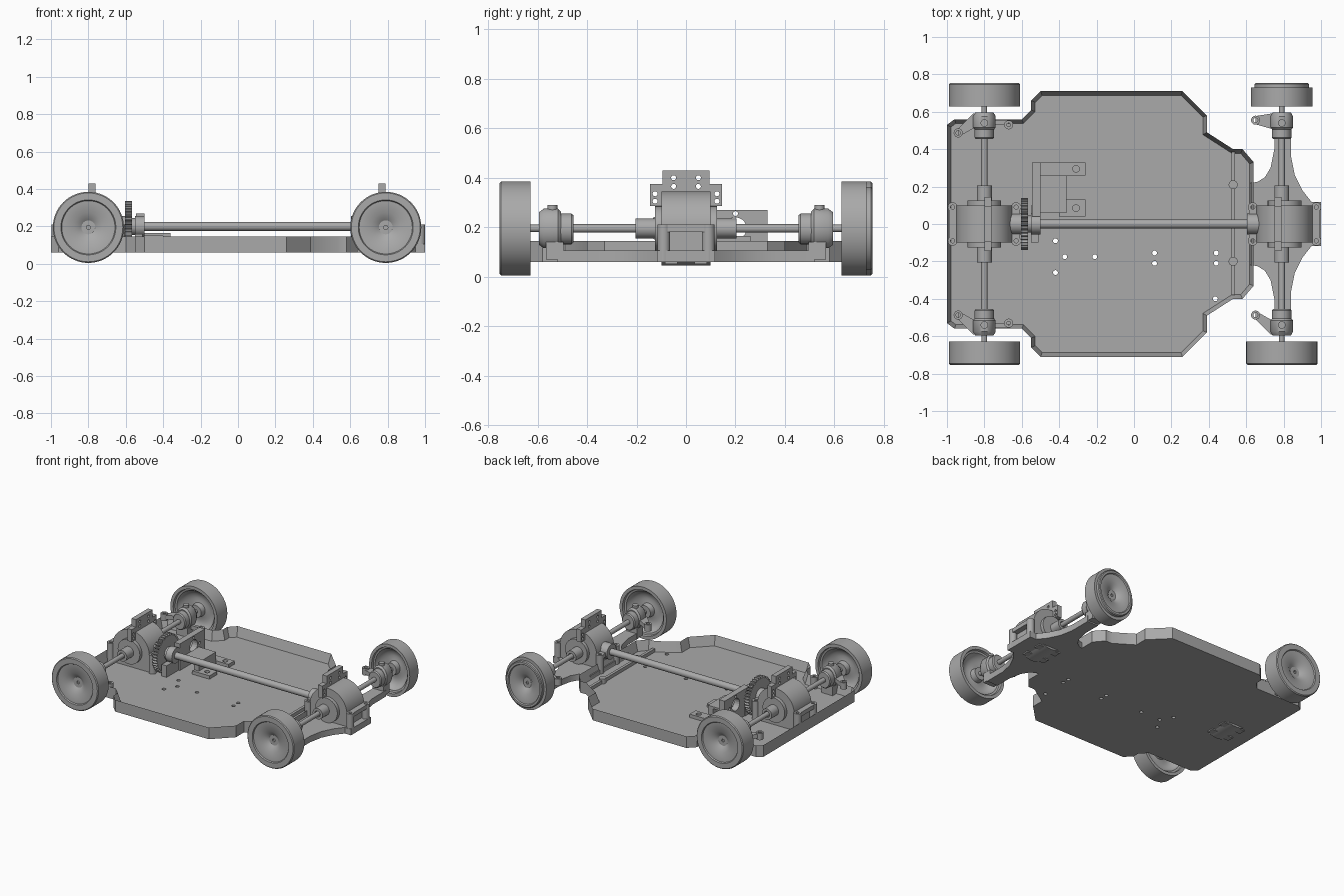
import bpy, bmesh, math
from mathutils import Matrix

if "Cube" in bpy.data.objects:
    bpy.data.objects.remove(bpy.data.objects["Cube"])

grey = bpy.data.materials.new("plain_grey")
grey.use_nodes = True
COLOR = (0.4, 0.4, 0.4, 1)
grey.diffuse_color = COLOR
grey.node_tree.nodes["Principled BSDF"].inputs["Base Color"].default_value = COLOR
parts = []
TURN = {"z": Matrix(), "x": Matrix.Rotation(math.pi / 2, 4, "Y"),
        "y": Matrix.Rotation(-math.pi / 2, 4, "X")}


def finish(bm, name):
    bmesh.ops.recalc_face_normals(bm, faces=bm.faces)
    me = bpy.data.meshes.new(name)
    bm.to_mesh(me)
    bm.free()
    ob = bpy.data.objects.new(name, me)
    me.materials.append(grey)
    bpy.context.collection.objects.link(ob)
    parts.append(ob)
    return ob


def box(name, x, y, z):
    bm = bmesh.new()
    bmesh.ops.create_cube(bm, size=1)
    for v in bm.verts:
        v.co = [(r[0] + r[1]) / 2 + c * (r[1] - r[0]) for r, c in zip((x, y, z), v.co)]
    return finish(bm, name)


def lathe(name, profile, at, axis="y", sx=1, flip=1, seg=48):
    """Spin a (radius, height) profile around an axis through a point."""
    bm = bmesh.new()
    vs = [bm.verts.new((r, 0, h * flip)) for r, h in profile]
    es = [bm.edges.new(p) for p in zip(vs, vs[1:])]
    bmesh.ops.spin(bm, geom=vs + es, cent=(0, 0, 0), axis=(0, 0, 1),
                   angle=math.tau, steps=seg, use_duplicate=False)
    bmesh.ops.remove_doubles(bm, verts=bm.verts, dist=1e-5)
    m = Matrix.Translation(at) @ Matrix.Diagonal((sx, 1, 1, 1)) @ TURN[axis]
    bmesh.ops.transform(bm, matrix=m, verts=bm.verts)
    return finish(bm, name)


def rod(name, r, lo, hi, at, axis, sx=1, seg=32):
    """Plain cylinder between two coordinates along its axis."""
    c = list(at)
    c["xyz".index(axis)] = (lo + hi) / 2
    h = abs(hi - lo) / 2
    return lathe(name, [(0, -h), (r, -h), (r, h), (0, h)], c, axis, sx, seg=seg)


def prism(name, pts, lo, hi, axis="z"):
    bm = bmesh.new()
    place = (lambda p: (*p, lo)) if axis == "z" else (lambda p: (lo, *p))
    f = bm.faces.new([bm.verts.new(place(p)) for p in pts])
    ext = bmesh.ops.extrude_face_region(bm, geom=[f])["geom"]
    d = hi - lo
    bmesh.ops.translate(bm, vec=(0, 0, d) if axis == "z" else (d, 0, 0),
                        verts=[g for g in ext if isinstance(g, bmesh.types.BMVert)])
    return finish(bm, name)


def drill(ob, centres, r, axis):
    """Cut round holes right through a part."""
    for c in centres:
        i = "xyz".index(axis)
        cutter = rod(ob.name + "_cutter", r, c[i] - .1, c[i] + .1, c, axis, seg=20)
        parts.remove(cutter)
        cutter.hide_render = True
        cutter.hide_viewport = True
        cutter.hide_set(True)
        mod = ob.modifiers.new("hole", "BOOLEAN")
        mod.object, mod.operation, mod.solver = cutter, "DIFFERENCE", "EXACT"


def mirrored(half):
    return half + [(a, -b) for a, b in reversed(half)]


# Chassis tray: outline prism with a sunken floor
tray = prism("chassis_tray", mirrored([
    (-1, .53), (-.96, .56), (-.6, .56), (-.55, .61), (-.55, .66), (-.5, .71), (.26, .71),
    (.39, .58), (.39, .49), (.53, .4), (.58, .4), (.64, .33)]), .06, .145)
bm = bmesh.new()
bm.from_mesh(tray.data)
top = max(bm.faces, key=lambda f: f.calc_center_median().z)
bmesh.ops.inset_region(bm, faces=[top], thickness=.022, use_even_offset=True)
for v in top.verts:
    v.co.z = .075
bm.to_mesh(tray.data)
bm.free()
drill(tray, [(x, y, .07) for x, y in (
    (-.42, -.09), (-.42, -.26), (-.37, -.175), (-.21, -.175),
    (.11, -.155), (.11, -.21), (.44, -.155), (.44, -.21), (.435, -.4))], .013, "z")

box("floor_rib", (.52, .54), (-.38, .39), (.07, .1))
for y in (.21, -.2):
    rod("rib_boss", .024, .07, .11, (.53, y, 0), "z")

# Rear axle plate with concave arms
prism("axle_plate", mirrored([
    (.62, .22), (.66, .225), (.7, .25), (.73, .3), (.75, .4), (.75, .52), (.84, .52),
    (.84, .36), (.86, .26), (.9, .18), (.95, .117), (1, .117)]), .06, .105)


def gearbox(x, side):
    drum = [(0, -.1), (.15, -.1), (.15, .1), (0, .1)]
    lathe("gearbox_drum", drum, (x, 0, .195))
    rod("gearbox_core", .09, -.125, .125, (x, 0, .195), "y")
    box("gearbox_base", (x - .15, x + .15), (-.1, .1), (.06, .2))
    flange = box("gearbox_flange", (x - .19, x + .19), (-.1, .1), (.18, .21))
    for dx in (-.17, .17):
        for y in (-.085, .085):
            lathe("flange_post", [(.011, -.075), (.026, -.075), (.026, .075),
                                  (.011, .075), (.011, -.075)], (x + dx, y * 1.06, .135), "z", seg=24)
    drill(flange, [(x + dx, y, .195) for dx in (-.17, .17) for y in (-.09, .09)], .011, "z")
    rod("gearbox_snout", .055, x + side * .13, x + side * .2, (0, 0, .2), "x")
    # Shock tower standing across the drum
    tower_half = [(.43, .095), (.375, .095), (.375, .145), (.285, .145), (.285, .1), (.2, .1)]
    tx = x + .02 if x < 0 else x - .035
    tower = prism("shock_tower", [(y, z) for z, y in mirrored(tower_half)],
                  tx - .018, tx + .018, "x")
    drill(tower, [(tx, s * y, z) for s in (-1, 1) for y, z in
                  ((.05, .365), (.05, .4), (.125, .335), (.125, .305))], .01, "x")
    # Raised slots on the underside
    for dx in (-.05, .05):
        for y in (-.06, .06):
            box("underside_pad", (x + dx - .04, x + dx + .04), (y - .025, y + .025), (.052, .062))


def wheel_corner(x, s):
    """Drive shaft, knuckle, steering arm and wheel for one corner."""
    c = (x, 0, .195)
    lathe("drive_cup", [(0, -.04), (.04, -.04), (.04, .04), (.022, .04), (.022, .0), (0, .0)],
          (x, s * .165, .195), flip=s)
    rod("drive_shaft", .017, s * .16, s * .47, c, "y")
    lathe("bearing_collar", [(0, -.028), (.055, -.028), (.062, -.02), (.062, .028), (0, .028)],
          (x, s * .483, .193), sx=.85, flip=s)
    lathe("knuckle", [(0, -.045), (.068, -.045), (.08, -.033), (.08, .025), (.065, .045), (0, .045)],
          (x, s * .55, .195), sx=.76, flip=s)
    box("knuckle_foot", (x - .045, x + .045), (s * .53 - .035, s * .53 + .035), (.07, .14))
    rod("king_pin", .02, .2, .29, (x, s * .54, 0), "z")
    rod("wheel_axle", .015, s * .58, s * .68, c, "y")
    tip_y = .555 if x > 0 and s > 0 else s * .487
    root = s * .55
    tip = x - .14
    prism("steering_arm", [(x - .01, root - .04), (x - .01, root + .04), (x - .06, root + .04),
                           (tip, tip_y + .022), (tip, tip_y - .022), (x - .06, root - .04)], .17, .2)
    lathe("arm_eye", [(.012, -.025), (.024, -.025), (.024, .025), (.012, .025), (.012, -.025)],
          (tip, tip_y, .185), "z", seg=24)
    if x < 0:
        box("link_bar", (x + .03, x + .12), (s * .545 - .012, s * .545 + .012), (.12, .15))
        lathe("link_post", [(.01, -.05), (.024, -.05), (.024, .05), (.01, .05), (.01, -.05)],
              (x + .13, s * .53, .11), "z", seg=24)
    # Wheel: outer face, tread and hollow inner bowl
    odd = x > 0 and s > 0
    tread = [(.162, .062), (.168, .057), (.168, .038), (.19, .038)] if odd else \
        [(.184, .062), (.19, .056)]
    face = [(0, .012), (.011, .012), (.011, .022), (.037, .022), (.077, .05), (.142, .054),
            (.147, .062)]
    bowl = [(.19, -.062), (.167, -.062), (.163, -.045), (.15, -.042), (.14, -.02), (.115, 0),
            (.08, .008), (.05, 0), (.045, -.04), (0, -.04)]
    lathe("wheel", face + tread + bowl, (x, s * .691, .195), sx=.87 if odd else 1, flip=s, seg=64)


for x, side in ((-.8, 1), (.805, -1)):
    gearbox(x, side)
for x in (-.8, .79):
    for s in (-1, 1):
        wheel_corner(x, s)

# Main shaft and spur gear
rod("main_shaft", .024, -.5, .62, (0, 0, .2), "x")
rod("gear_shaft", .014, -.62, -.48, (0, 0, .2), "x")
TEETH = 40
teeth = []
for i in range(TEETH * 4):
    a = math.tau * i / (TEETH * 4)
    r = .138 if i % 4 < 2 else .124
    teeth.append((r * math.cos(a), .198 + r * math.sin(a)))
prism("spur_gear", teeth, -.603, -.568, "x")
rod("gear_hub", .045, -.615, -.55, (0, 0, .2), "x")

# Shaft bearing block and motor mount
box("bearing_block", (-.55, -.51), (-.1, .1), (.07, .16))
rod("bearing_ring", .055, -.55, -.5, (0, 0, .2), "x")
mount = box("motor_mount", (-.545, -.5), (.04, .33), (.075, .27))
drill(mount, [(-.52, .2, .195)], .045, "x")
drill(mount, [(-.52, y, z) for y, z in ((.27, .19), (.2, .255))], .01, "x")
box("mount_shelf", (-.5, -.36), (.06, .26), (.15, .165))
for y0, y1, x0 in ((.26, .33, -.5), (.04, .13, -.4)):
    tab = box("mount_tab", (x0, -.26), (y0, y1), (.075, .1))
    drill(tab, [(-.31, (y0 + y1) / 2, .085)], .018, "z")
box("shelf_leg", (-.4, -.36), (.06, .26), (.07, .155))

# Smooth shading with sharp edges kept
bpy.ops.object.select_all(action="DESELECT")
for ob in parts:
    ob.select_set(True)
bpy.context.view_layer.objects.active = parts[0]
bpy.ops.object.shade_smooth_by_angle(angle=math.radians(35))
